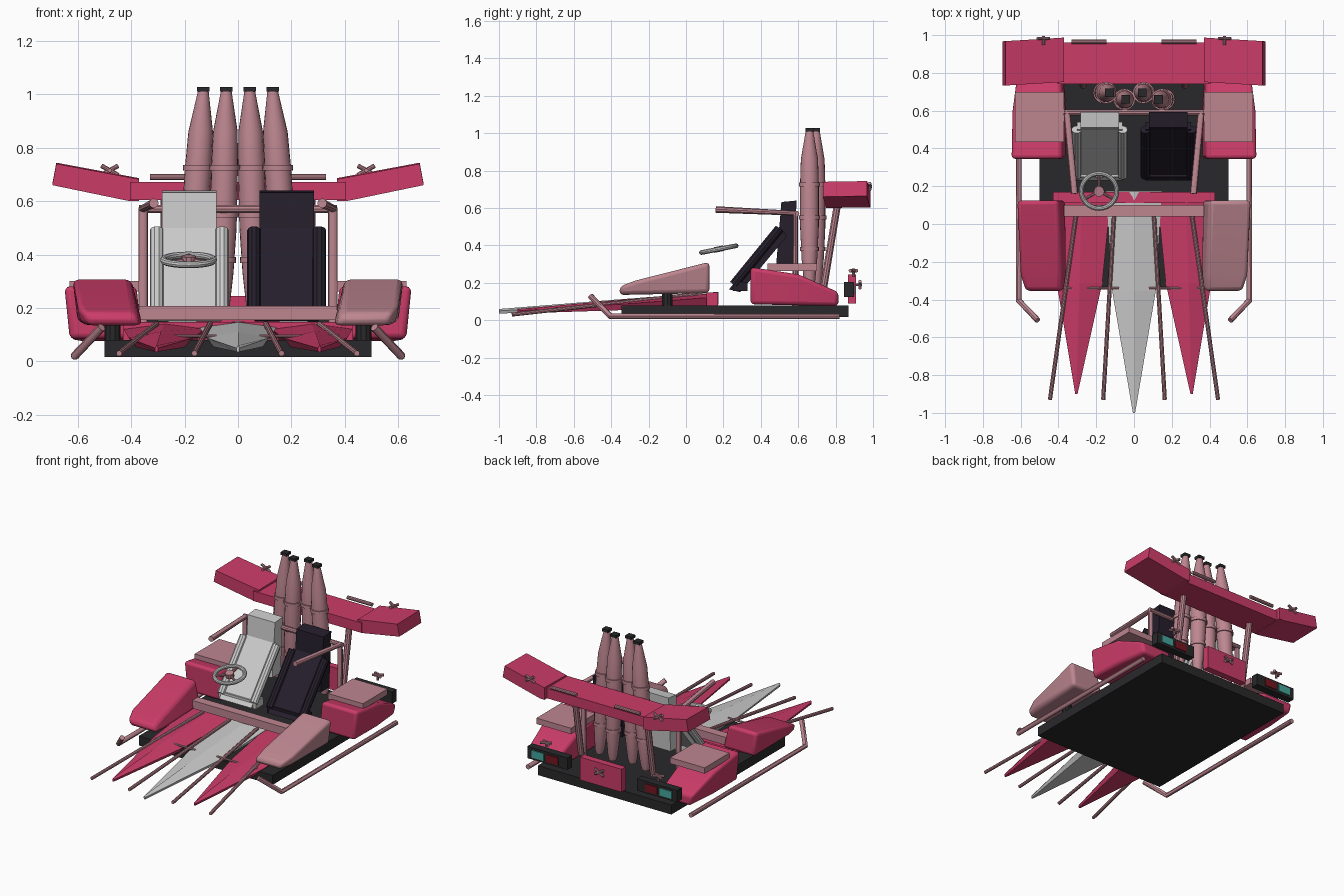
import bpy, bmesh, math
from mathutils import Vector, Matrix

if "Cube" in bpy.data.objects:
    bpy.data.objects.remove(bpy.data.objects["Cube"])

def colour(name, r, g, b):
    m = bpy.data.materials.new(name)
    m.diffuse_color = (r, g, b, 1)
    m.use_nodes = True
    m.node_tree.nodes["Principled BSDF"].inputs["Base Color"].default_value = m.diffuse_color
    return m

RED = colour("crimson", .60, .045, .14)
PINK = colour("dusty_pink", .51, .24, .28)
WHITE = colour("off_white", .75, .74, .74)
BLACK = colour("black", .022, .022, .024)
DARK = colour("dark_purple", .018, .013, .024)
TEAL = colour("teal", .06, .38, .34)
LAMP = colour("lamp_red", .18, .008, .015)

def finish(name, me, mat, smooth=False, bevel=0):
    ob = bpy.data.objects.new(name, me)
    bpy.context.collection.objects.link(ob)
    me.materials.clear()
    me.materials.append(mat)
    if bevel:
        b = ob.modifiers.new("bevel", 'BEVEL')
        b.width, b.segments, b.limit_method = bevel, 3, 'ANGLE'
    if smooth:
        bpy.ops.object.select_all(action='DESELECT')
        ob.select_set(True)
        bpy.context.view_layer.objects.active = ob
        bpy.ops.object.shade_smooth_by_angle(angle=math.radians(35))
    return ob

def loft(name, rings, mat, smooth=False, bevel=0):
    """Skin equal-length rings of points and cap both ends."""
    bm = bmesh.new()
    rs = [[bm.verts.new(p) for p in r] for r in rings]
    n = len(rs[0])
    for a, b in zip(rs, rs[1:]):
        for i in range(n):
            j = (i + 1) % n
            bm.faces.new((a[i], a[j], b[j], b[i]))
    bm.faces.new(rs[0])
    bm.faces.new(rs[-1])
    bmesh.ops.recalc_face_normals(bm, faces=bm.faces)
    me = bpy.data.meshes.new(name)
    bm.to_mesh(me)
    bm.free()
    return finish(name, me, mat, smooth, bevel)

def rect(y, x0, x1, z0, z1):
    return [(x0, y, z0), (x1, y, z0), (x1, y, z1), (x0, y, z1)]

def box(name, x, y, z, mat, bevel=0):
    return loft(name, [rect(y[0], *x, *z), rect(y[1], *x, *z)], mat, False, bevel)

def tube(name, pts, r, mat=PINK, cyclic=False):
    cu = bpy.data.curves.new(name, 'CURVE')
    cu.dimensions, cu.bevel_depth, cu.bevel_resolution = '3D', r, 3
    cu.use_fill_caps = True
    sp = cu.splines.new('POLY')
    sp.points.add(len(pts) - 1)
    for p, q in zip(sp.points, pts):
        p.co = (*q, 1)
    sp.use_cyclic_u = cyclic
    tmp = bpy.data.objects.new("tmp", cu)
    bpy.context.collection.objects.link(tmp)
    me = bpy.data.meshes.new_from_object(tmp.evaluated_get(bpy.context.evaluated_depsgraph_get()))
    bpy.data.objects.remove(tmp)
    return finish(name, me, mat, True)

def circle(c, r, n=20):
    return [(c[0] + r * math.cos(2 * math.pi * i / n), c[1] + r * math.sin(2 * math.pi * i / n), c[2]) for i in range(n)]

def prof(x0, x1, pts):
    """Two rings from a yz side profile."""
    return [[(x, y, z) for y, z in pts] for x in (x0, x1)]

# tap-like ornament: stem, hub and four petals
def tap(name, c, axis):
    c, axis = Vector(c), Vector(axis)
    tube(name + "_stem", [c - axis * .035, c + axis * .012], .008)
    u = Vector((1, 0, 0))
    v = axis.cross(u)
    for i in range(4):
        a = math.pi / 4 + i * math.pi / 2
        d = u * math.cos(a) * 1.25 + v * math.sin(a) * .7
        tube(name + "_petal", [c, c + d * .022, c + d * .036], .009)

# floor
box("floor", (-.5, .5), (-.345, .87), (.016, .08), BLACK)

# nose spikes with a low ridge on top
def spike(name, xc, back, hw, tip_x, tip_y, mat, z0, z1):
    def ring(y, x, w, lo, mid, hi):
        return [(x - w * .8, y, lo), (x + w * .8, y, lo), (x + w, y, mid), (x, y, hi), (x - w, y, mid)]
    mx, my = xc + (tip_x - xc) * .45, back + (tip_y - back) * .45
    loft(name, [ring(back, xc, hw, z0, z1 - .02, z1),
                ring(my, mx, hw * .78, .055, .088, .112),
                ring(tip_y, tip_x, .006, .036, .05, .06)], mat)
spike("centre_spike", 0, .175, .148, 0, -1, WHITE, .085, .152)

for s in (-1, 1):
    side = "left" if s < 0 else "right"
    spike(side + "_spike", s * .275, .17, .155, s * .305, -.9, RED, .08, .145)
    # thin rods beside the spikes, and the cross rods
    tube(side + "_outer_rod", [(s * .445, -.93, .03), (s * .305, .06, .14)], .011)
    tube(side + "_inner_rod", [(s * .163, -.93, .03), (s * .105, .06, .14)], .011)
    tube(side + "_cross_rod", [(s * .08, -.34, .095), (s * .38, -.34, .095)], .007)
    # side tube
    tube(side + "_side_tube", [(s * .61, .82, .022), (s * .61, -.405, .022), (s * .51, -.51, .128)], .016)
    # front fender
    def fr(y, a, b, z0, z1, ti=0):
        return [(s * a, y, z0), (s * b, y, z0), (s * (b + .02), y, z1), (s * (a + ti), y, z1)]
    loft(side + "_front_fender", [fr(.125, .36, .60, .145, .312, .04),
                                  fr(-.27, .355, .585, .137, .212, .03),
                                  fr(-.355, .365, .56, .135, .18, .02)],
         RED if s < 0 else PINK, True, .022)
    tube(side + "_front_fender_post", [(s * .47, -.1, .06), (s * .47, -.1, .17)], .03, BLACK)
    # rear fender and its cover plate
    loft(side + "_rear_fender", [fr(.345, .36, .63, .085, .284, .02),
                                 fr(.60, .36, .625, .08, .245, .02),
                                 fr(.815, .37, .60, .076, .15, .02)], RED, True, .02)
    box(side + "_cover_plate", sorted((s * .37, s * .63)), (.435, .7), (.262, .302), PINK)
    # rear lamps
    box(side + "_lamp_box", sorted((s * .26, s * .56)), (.845, .897), (.125, .205), BLACK)
    box(side + "_red_lamp", sorted((s * .325, s * .415)), (.89, .903), (.14, .19), LAMP)
    box(side + "_teal_lamp", sorted((s * .435, s * .525)), (.89, .903), (.14, .19), TEAL)
    tap(side + "_lamp_tap", (s * .42, .895, .265), (0, 0, 1))
    # canted wing tip, strut, rod and tap
    tip = [(.37, .60), (.405, .60), (.695, .66), (.68, .74), (.37, .682)]
    loft(side + "_wing_tip", [[(s * x, y + (x - .4) * -.06, z + dz) for x, z in tip]
                              for y, dz in ((.75, 0), (.985, .004))], RED)
    tube(side + "_wing_strut", [(s * .27, .735, .17), (s * .27, .81, .62)], .02)
    tube(side + "_wing_rod", [(s * .145, .965, .69), (s * .33, .965, .69)], .012)
    tap(side + "_wing_tap", (s * .48, .982, .715), (0, 1, 0))
    # roll bar side
    tube(side + "_roll_bar", [(s * .355, .585, .07), (s * .355, .585, .572), (s * .315, .16, .592)], .018)

tube("roll_bar_cross", [(-.37, .59, .57), (.37, .59, .57)], .016)
box("dash_bar", (-.37, .37), (.04, .1), (.155, .208), PINK)
box("nose_mount", (-.43, .43), (.11, .17), (.08, .148), RED)
box("wing_centre", (-.405, .405), (.74, .96), (.605, .672), RED)
box("rear_plate", (-.155, .155), (.865, .91), (.09, .245), RED)
tap("plate_tap", (0, .93, .19), (0, 1, 0))

# seats: reclined cushion, upright back, padded arms
for s, mat in ((-1, WHITE), (1, DARK)):
    side = "left" if s < 0 else "right"
    c = s * .182
    loft(side + "_seat_cushion", prof(c - .12, c + .12, [(.23, .165), (.29, .15), (.54, .45), (.50, .50)]), mat)
    loft(side + "_seat_back", prof(c - .102, c + .102, [(.48, .27), (.57, .27), (.592, .64), (.51, .632)]), mat)
    box(side + "_seat_base", (c - .14, c + .14), (.25, .33), (.155, .205), mat)
    for a in (-.122, .122):
        tube(side + "_seat_arm", [(c + a, .255, .19), (c + a, .50, .49)], .026, mat)

# steering wheel
C = Vector((-.185, .175, .38))
R = Matrix.Rotation(math.radians(11), 3, 'X')
tube("steering_wheel", [C + R @ Vector(p) for p in circle((0, 0, 0), .094, 32)], .013, WHITE, True)
for i in range(3):
    a = math.radians(90 + 120 * i)
    tube("wheel_spoke", [C, C + R @ Vector((math.cos(a) * .09, math.sin(a) * .09, 0))], .008)
tube("wheel_hub", [C - R @ Vector((0, 0, .015)), C + R @ Vector((0, 0, .015))], .028)

# four upright exhaust rockets, leaning inward
shape = [(.17, .022), (.20, .03), (.33, .042), (.5, .05), (.73, .05), (.86, .046), (1.0, .022), (1.012, .02)]
for i in range(4):
    xt = (-.13, -.044, .044, .13)[i]
    y = (.695, .66)[i % 2]
    def at(z):
        return (xt * (1 + (1.01 - z) * .5), y, z)
    loft("exhaust_pipe", [circle(at(z), r) for z, r in shape], PINK, True)
    for z, r in ((.38, .05), (.55, .057), (.725, .057)):
        loft("exhaust_ring", [circle(at(z - .011), r), circle(at(z + .011), r)], PINK, True)
    box("exhaust_cap", (xt - .023, xt + .023), (y - .022, y + .022), (1.01, 1.028), BLACK)
